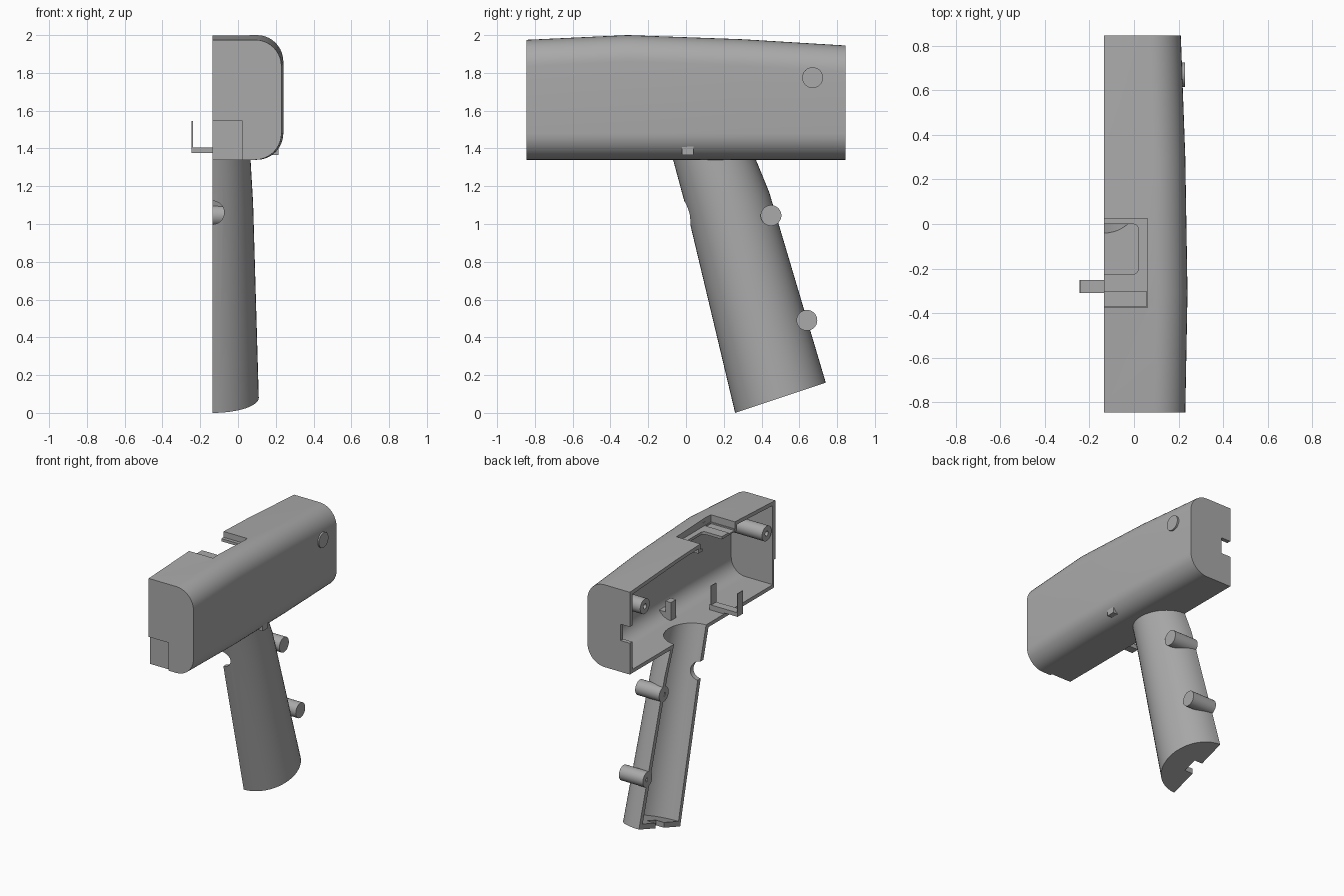
import bpy, bmesh
from math import sin, cos, pi
from mathutils import Matrix

cube = bpy.data.objects.get("Cube")
if cube:
    bpy.data.objects.remove(cube)

grey = bpy.data.materials.new("plain grey")
grey.use_nodes = True
colour = (0.4, 0.4, 0.4, 1)
grey.diffuse_color = colour
grey.node_tree.nodes["Principled BSDF"].inputs["Base Color"].default_value = colour

PART = -0.135   # plane where the two casing halves meet
BASE = 1.34     # underside of the barrel


def finish(name, bm):
    bmesh.ops.recalc_face_normals(bm, faces=bm.faces)
    mesh = bpy.data.meshes.new(name)
    bm.to_mesh(mesh)
    bm.free()
    mesh.materials.append(grey)
    ob = bpy.data.objects.new(name, mesh)
    bpy.context.collection.objects.link(ob)
    return ob


def loft(name, rings):
    bm = bmesh.new()
    loops = [[bm.verts.new(p) for p in ring] for ring in rings]
    n = len(loops[0])
    for a, b in zip(loops, loops[1:]):
        for i in range(n):
            j = (i + 1) % n
            bm.faces.new((a[i], a[j], b[j], b[i]))
    bm.faces.new(loops[0])
    bm.faces.new(loops[-1])
    return finish(name, bm)


def box(name, x, y, z, bevel=0):
    bm = bmesh.new()
    bmesh.ops.create_cube(bm, size=1)
    for v in bm.verts:
        v.co = [r[0] if c < 0 else r[1] for c, r in zip(v.co, (x, y, z))]
    if bevel:
        upright = [e for e in bm.edges
                   if abs(e.verts[0].co.z - e.verts[1].co.z) > 1e-4]
        bmesh.ops.bevel(bm, geom=upright, offset=bevel, segments=4,
                        profile=0.5, affect='EDGES')
    return finish(name, bm)


def rod(name, centre, radius, length, axis='X'):
    bm = bmesh.new()
    bmesh.ops.create_cone(bm, cap_ends=True, segments=32, radius1=radius,
                          radius2=radius, depth=length)
    turn = Matrix.Rotation(pi / 2, 4, 'Y' if axis == 'X' else 'X')
    bm.transform(Matrix.Translation(centre) @ turn)
    return finish(name, bm)


def cut(ob, *cutters, keep=False):
    bpy.context.view_layer.objects.active = ob
    for c in cutters:
        c.hide_render = True
        mod = ob.modifiers.new("cut", 'BOOLEAN')
        mod.operation, mod.solver, mod.object = 'DIFFERENCE', 'EXACT', c
        bpy.ops.object.modifier_apply(modifier=mod.name)
        if not keep:
            bpy.data.objects.remove(c)


def barrel_ring(y, top, side, inset, start):
    # D-shaped section with two rounded outer corners
    r = 0.14 - inset
    lo, hi, out = BASE + inset, top - inset, side - inset
    pts = [(start, y, lo)]
    for k in range(11):
        a = -pi / 2 + k * pi / 20
        pts.append((out - r + r * cos(a), y, lo + r + r * sin(a)))
    for k in range(11):
        a = k * pi / 20
        pts.append((out - r + r * cos(a), y, hi - r + r * sin(a)))
    return pts + [(start, y, hi)]


def grip_ring(front, back, depth, start=None):
    # half ellipse between a front and a back point (y, z)
    pts = []
    for k in range(25):
        t = k * pi / 24
        w = (1 - cos(t)) / 2
        pts.append((PART + depth * sin(t), front[0] + (back[0] - front[0]) * w,
                    front[1] + (back[1] - front[1]) * w))
    if start is not None:
        pts = [(start, *pts[0][1:])] + pts + [(start, *pts[-1][1:])]
    return pts


# Barrel shell
stations = [(-0.845, 1.975, 0.23), (-0.31, 2.0, 0.24),
            (0.3, 1.978, 0.23), (0.845, 1.945, 0.21)]
barrel = loft("barrel_shell", [barrel_ring(*s, 0, PART) for s in stations])
inner = [(max(-0.815, min(0.815, y)), t, s) for y, t, s in stations]
cut(barrel, loft("cavity", [barrel_ring(*s, 0.027, -0.4) for s in inner]))

# Grip shell, hollow with a closed foot and open into the barrel
grip = loft("grip_shell", [
    grip_ring((0.26, 0), (0.74, 0.16), 0.245),
    grip_ring((0.01, 1.05), (0.44, 1.17), 0.215),
    grip_ring((-0.075, 1.365), (0.36, 1.365), 0.2)])
hollow = loft("grip_hollow", [
    grip_ring((0.28, 0.045), (0.696, 0.184), 0.215, -0.4),
    grip_ring((0.042, 1.06), (0.408, 1.162), 0.185, -0.4),
    grip_ring((-0.055, 1.42), (0.31, 1.42), 0.17, -0.4)])
cut(grip, hollow, keep=True)
cut(barrel, hollow)
cut(grip, rod("trigger_hole", (PART, 0.0, 1.06), 0.062, 0.26, 'Y'),
    box("cable_notch", (-0.3, -0.07), (0.45, 0.55), (0, 0.2)))

# Top window with a sunken tray
tray = box("window_tray", (PART, 0.085), (-0.4, 0.05), (1.925, 1.972))
window = box("window_cut", (-0.4, 0.06), (-0.375, 0.025), (1.945, 2.1))
cut(barrel, window, keep=True)
cut(tray, window)
cut(tray, box("tray_opening", (-0.4, 0.02), (-0.225, 0.0), (1.8, 2.1), 0.025),
    box("tray_step", (-0.4, 0.055), (-0.37, -0.302), (1.935, 2.1)))

# Front recess and rear cable notch
cut(barrel, box("front_recess", (-0.4, 0.025), (-0.9, -0.828), (1.2, 1.545)),
    box("rear_notch", (-0.4, -0.06), (0.75, 0.95), (1.57, 1.69)))

# Screw posts: (name, y, z, outer end)
for name, y, z, end in [("rear_post", 0.67, 1.775, 0.228),
                        ("front_post", -0.745, 1.77, 0.21),
                        ("upper_grip_post", 0.45, 1.045, 0.06),
                        ("lower_grip_post", 0.64, 0.49, 0.06)]:
    post = rod(name, ((PART + end) / 2, y, z), 0.055, end - PART)
    cut(post, rod("screw_hole", (PART, y, z), 0.018, 0.2))

# Side catch: upright with a foot that pokes through the shell
box("catch_upright", (0.095, 0.14), (-0.02, 0.04), (BASE + 0.01, 1.5))
box("catch_foot", (0.1, 0.215), (-0.02, 0.04), (1.365, 1.42))

# Bracket reaching across the parting plane
box("bracket_base", (-0.245, -0.015), (-0.31, -0.25), (1.375, 1.405))
box("bracket_foot", (PART, -0.015), (-0.31, -0.25), (1.36, 1.376))
for name, x in (("outer", -0.245), ("inner", -0.03)):
    box("bracket_" + name + "_upright", (x, x + 0.006), (-0.31, -0.25), (1.4, 1.545))

# Smooth curved surfaces, keep edges sharp
for ob in bpy.context.scene.objects:
    ob.select_set(ob.type == 'MESH')
bpy.context.view_layer.objects.active = barrel
bpy.ops.object.shade_smooth_by_angle(angle=pi / 6)
